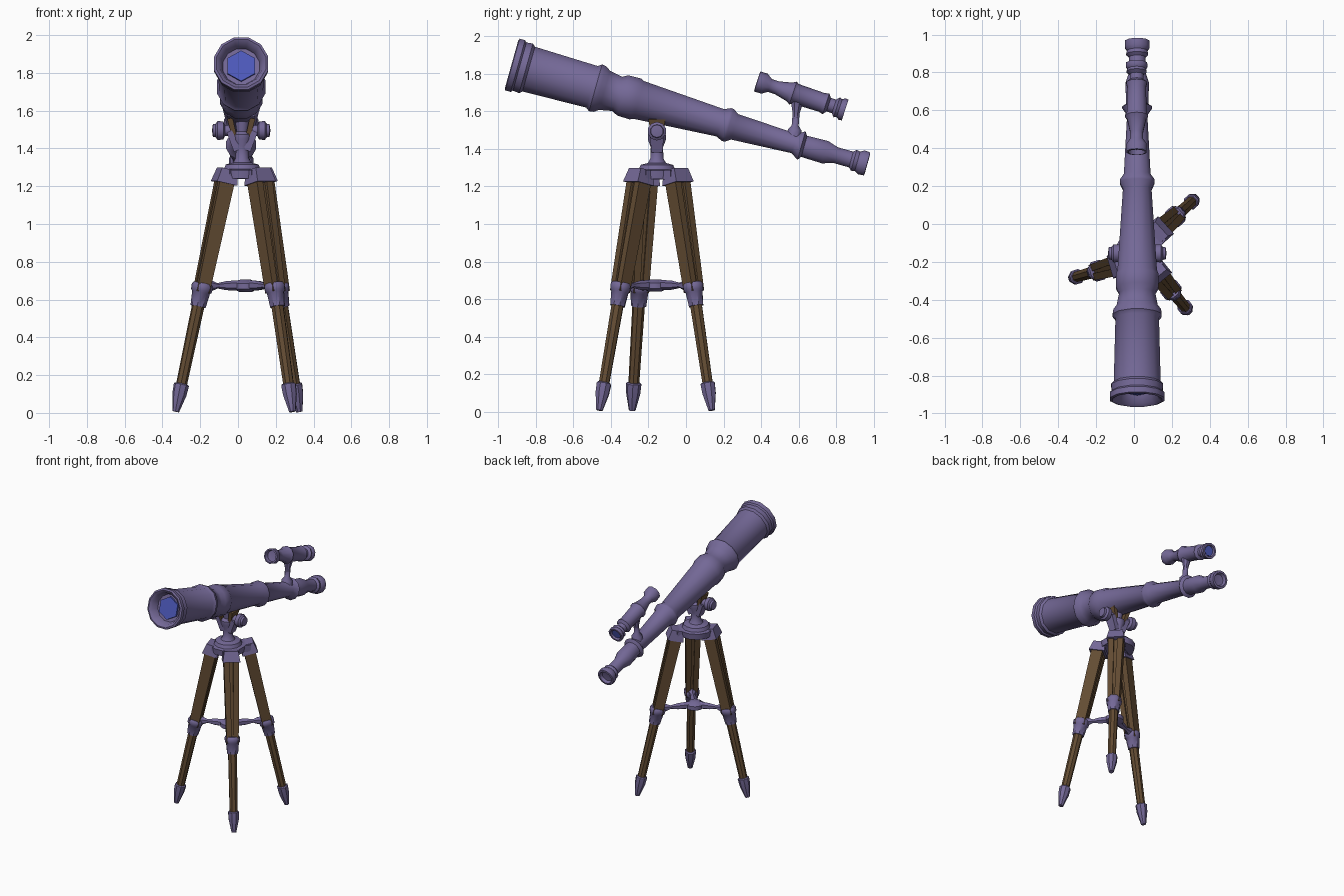
import bpy, bmesh, math
from mathutils import Vector

if "Cube" in bpy.data.objects:
    bpy.data.objects.remove(bpy.data.objects["Cube"])


def material(name, rgb):
    m = bpy.data.materials.new(name)
    m.diffuse_color = (*rgb, 1)
    m.use_nodes = True
    m.node_tree.nodes["Principled BSDF"].inputs["Base Color"].default_value = m.diffuse_color
    return m


PURPLE = material("purple_metal", (0.175, 0.14, 0.31))
WOOD = material("brown_wood", (0.125, 0.072, 0.033))
BLUE = material("blue_glass", (0.075, 0.10, 0.50))


def finish(name, bm, mat, angle=40):
    bmesh.ops.recalc_face_normals(bm, faces=bm.faces)
    me = bpy.data.meshes.new(name)
    bm.to_mesh(me)
    bm.free()
    me.materials.append(mat)
    ob = bpy.data.objects.new(name, me)
    bpy.context.collection.objects.link(ob)
    bpy.ops.object.select_all(action='DESELECT')
    ob.select_set(True)
    bpy.context.view_layer.objects.active = ob
    bpy.ops.object.shade_smooth_by_angle(angle=math.radians(angle))
    return ob


def lathe(name, origin, axis, profile, mat, sides=12):
    """Revolve (distance, radius) pairs around an axis; radius 0 closes to a point."""
    origin, axis = Vector(origin), Vector(axis).normalized()
    q = axis.to_track_quat('Z', 'Y')
    bm = bmesh.new()
    rings = []
    for u, r in profile:
        if r == 0:
            rings.append([bm.verts.new(origin + axis * u)] * sides)
        else:
            rings.append([bm.verts.new(origin + q @ Vector((
                r * math.cos(2 * math.pi * (i + .5) / sides),
                r * math.sin(2 * math.pi * (i + .5) / sides), u))) for i in range(sides)])
    for a, b in zip(rings, rings[1:]):
        for i in range(sides):
            j = (i + 1) % sides
            vs = list(dict.fromkeys((a[i], a[j], b[j], b[i])))
            if len(vs) > 2:
                bm.faces.new(vs)
    for ring, (u, r) in ((rings[0], profile[0]), (rings[-1], profile[-1])):
        if r:
            bm.faces.new(ring)
    return finish(name, bm, mat)


def bar(name, a, b, side, size_a, size_b, mat):
    """Tapered box from a to b; sizes are (width along side, depth)."""
    a, b = Vector(a), Vector(b)
    d = (b - a).normalized()
    s = Vector(side)
    s = (s - d * s.dot(d)).normalized()
    t = d.cross(s)
    bm = bmesh.new()
    ends = [[bm.verts.new(p + s * (w * i / 2) + t * (h * j / 2))
             for i, j in ((-1, -1), (1, -1), (1, 1), (-1, 1))]
            for p, (w, h) in ((a, size_a), (b, size_b))]
    bm.faces.new(ends[0])
    bm.faces.new(ends[1])
    for i in range(4):
        j = (i + 1) % 4
        bm.faces.new((ends[0][i], ends[0][j], ends[1][j], ends[1][i]))
    return finish(name, bm, mat, 30)


# Main telescope tube, pointing forward and up
CX = 0.017
front = Vector((CX, -0.925, 1.85))
axis = Vector((0, 0.963, -0.27)).normalized()
lathe("main_tube", front, axis, [
    (0.07, 0), (0.06, 0.10), (0.01, 0.115), (-0.005, 0.135), (0.0, 0.148), (0.03, 0.148),
    (0.04, 0.138), (0.075, 0.142), (0.09, 0.128), (0.44, 0.119), (0.46, 0.134), (0.485, 0.13),
    (0.51, 0.112), (0.58, 0.098), (0.61, 0.115), (0.68, 0.117), (0.70, 0.108),
    (1.15, 0.078), (1.185, 0.094), (1.20, 0.094), (1.23, 0.073), (1.56, 0.055),
    (1.60, 0.082), (1.615, 0.06), (1.66, 0.062), (1.73, 0.064), (1.79, 0.045),
    (1.875, 0.045), (1.89, 0.06), (1.91, 0.055), (1.93, 0.068), (1.963, 0.066),
    (1.965, 0.05), (1.945, 0.04), (1.94, 0)], PURPLE)
lathe("main_lens", front, axis, [(0.045, 0.084), (0.06, 0.084)], BLUE, 6)

# Finder scope on its post
finder = Vector((CX - .003, 0.39, 1.757))
faxis = Vector((0, 0.95, -0.31))
lathe("finder_scope", finder, faxis, [
    (0.02, 0), (0.015, 0.04), (-0.012, 0.046), (-0.01, 0.056), (0.03, 0.056), (0.06, 0.036),
    (0.10, 0.036), (0.17, 0.052), (0.19, 0.064), (0.205, 0.055), (0.35, 0.052), (0.375, 0.058),
    (0.39, 0.038), (0.42, 0.038), (0.435, 0.056), (0.45, 0.05), (0.465, 0.06), (0.482, 0.058),
    (0.482, 0.044), (0.465, 0.04), (0.465, 0)], PURPLE, 10)
lathe("finder_lens", finder, faxis, [(0.464, 0.036), (0.472, 0.036)], BLUE, 8)
lathe("finder_post", (CX, 0.575, 1.44), (0, 0.08, 1),
      [(0, 0.045), (0.06, 0.04), (0.085, 0.02), (0.15, 0.02), (0.21, 0.035)], PURPLE, 8)

# Mount: base plate, column, yoke and side knobs
MY = -0.155
hub = Vector((0.035, MY, 0))
lathe("mount_column", (0.022, MY, 1.24), (0, 0, 1), [
    (0, 0.12), (0.045, 0.125), (0.05, 0.10), (0.075, 0.09), (0.085, 0.05), (0.11, 0.036),
    (0.17, 0.034), (0.21, 0.05), (0.235, 0.05), (0.25, 0.03), (0.31, 0.04)], PURPLE, 12)
for s, label in ((-1, "left"), (1, "right")):
    bar(f"{label}_yoke_arm", (0.022 + s * .025, MY, 1.39), (0.022 + s * .068, MY, 1.49),
        (1, 0, 0), (.04, .06), (.03, .075), PURPLE)
    bar(f"{label}_tube_cradle", (CX + s * .035, MY, 1.46), (CX + s * .06, MY, 1.56),
        (1, 0, 0), (.025, .06), (.03, .09), WOOD)
    lathe(f"{label}_knob", (CX + s * .05, MY, 1.495), (s, 0, 0), [
        (0, 0.028), (0.035, 0.028), (0.045, 0.048), (0.075, 0.05), (0.085, 0.036),
        (0.10, 0.034), (0.105, 0)], PURPLE, 10)

# Tripod legs: (top, foot) for each
legs = {
    "left": ((-0.07, -0.212), (-0.33, -0.287)),
    "back": ((0.125, -0.045), (0.325, 0.137)),
    "front": ((0.115, -0.25), (0.288, -0.462)),
}
spread = Vector((0.04, -0.165, 0.675))
for label, (t, f) in legs.items():
    top, foot = Vector((*t, 1.23)), Vector((*f, 0.005))
    d = (foot - top).normalized()
    side = d.cross(Vector((0, 0, 1))).normalized()

    def at(z):
        return top.lerp(foot, (1.23 - z) / 1.225)

    # Upper leg: two slats around a recessed centre slat
    for s in (-1, 1):
        bar(f"{label}_leg_slat", at(1.25) + side * s * .034, at(0.64) + side * s * .024,
            side, (.042, .082), (.036, .07), WOOD)
    bar(f"{label}_leg_core", at(1.25), at(0.64), side, (.04, .05), (.03, .05), WOOD)
    # Bracket joining the leg to the hub
    bar(f"{label}_hub_bracket", at(1.29), at(1.215), side, (.10, .085), (.125, .115), PURPLE)
    inner = Vector((hub.x, hub.y, 1.262))
    bar(f"{label}_hub_arm", inner, Vector((*t, 1.262)), side, (.12, .05), (.115, .05), PURPLE)
    # Collar, lower leg and foot
    lathe(f"{label}_leg_collar", at(0.685), d, [
        (0, 0.05), (0.012, 0.058), (0.04, 0.056), (0.05, 0.048), (0.125, 0.041)], PURPLE, 8)
    lathe(f"{label}_lower_leg", at(0.60), d, [(0, 0.034), (0.48, 0.029)], WOOD, 8)
    lathe(f"{label}_foot", at(0.155), d, [
        (0, 0.034), (0.006, 0.041), (0.06, 0.038), (0.152, 0.018)], PURPLE, 8)
    # Spreader arm reaching the collar
    end = at(0.672)
    run = (end - spread).length
    lathe(f"{label}_spreader_arm", spread, end - spread, [
        (0, 0.03), (run * .45, 0.024), (run * .65, 0.014), (run * .78, 0.028), (run, 0.03)],
        PURPLE, 6)
lathe("spreader_hub", spread - Vector((0, 0, .035)), (0, 0, 1),
      [(0, 0.035), (0.015, 0.065), (0.045, 0.065), (0.065, 0.03)], PURPLE, 10)
